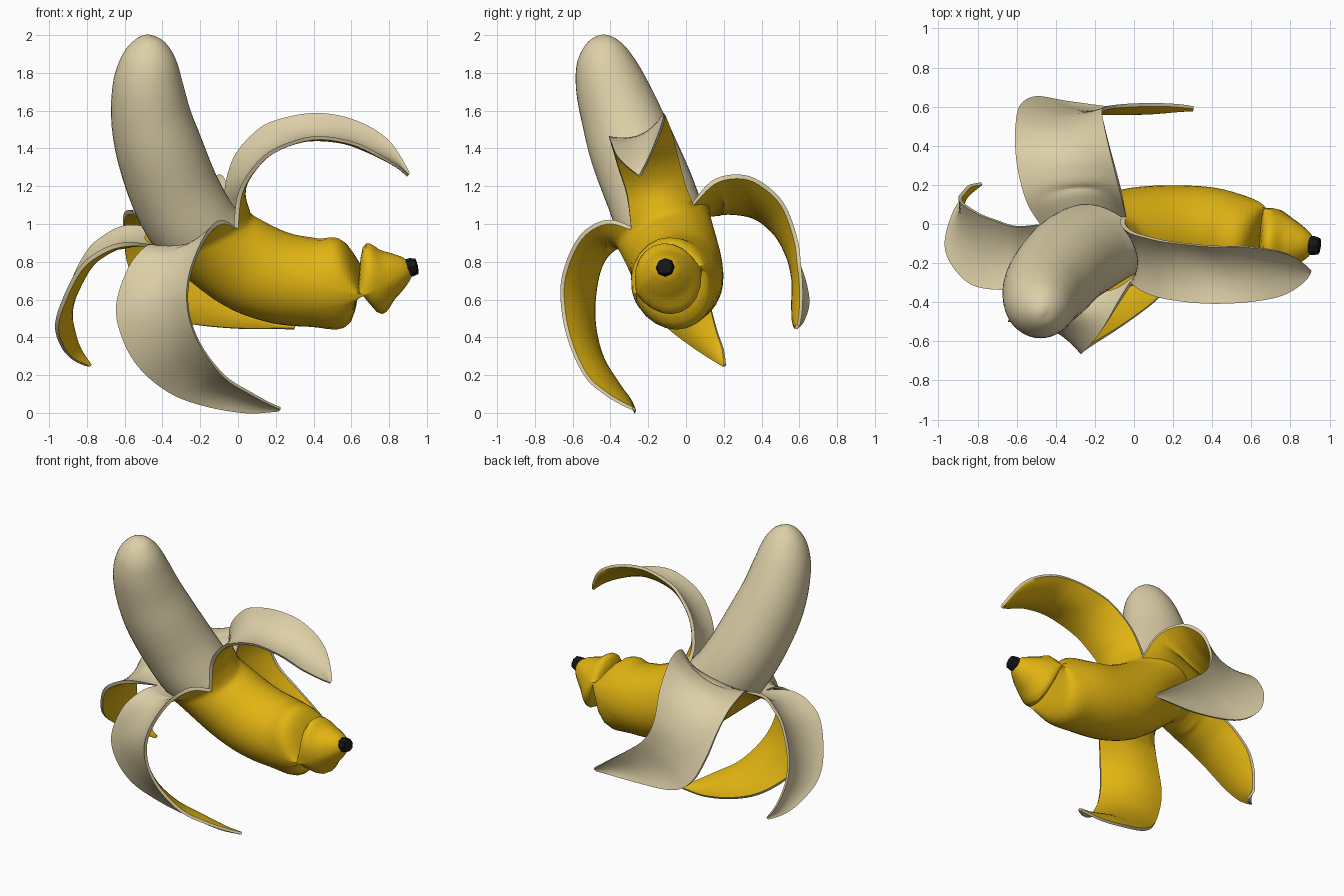
import bpy, bmesh, math
from mathutils import Vector as V

if "Cube" in bpy.data.objects:
    bpy.data.objects.remove(bpy.data.objects["Cube"])

K = 10  # segments across each peel strip


def material(name, col):
    m = bpy.data.materials.new(name)
    m.diffuse_color = (*col, 1)
    m.use_nodes = True
    m.node_tree.nodes["Principled BSDF"].inputs["Base Color"].default_value = m.diffuse_color
    return m


yellow = material("peel_yellow", (0.76, 0.46, 0.006))
cream = material("flesh_cream", (0.73, 0.63, 0.39))
black = material("stem_black", (0.008, 0.008, 0.008))


def spline(pts, n, after=None):
    """Catmull-Rom through pts, n steps per span."""
    P = [2 * pts[0] - pts[1]] + list(pts) + [after if after else 2 * pts[-1] - pts[-2]]
    out = []
    for i in range(1, len(P) - 2):
        a, b, c, d = P[i - 1:i + 3]
        for k in range(n):
            t = k / n
            out.append(0.5 * (2 * b + (c - a) * t + (2 * a - 5 * b + 4 * c - d) * t * t
                              + (3 * b - a - 3 * c + d) * t ** 3))
    return out + [pts[-1].copy()]


def loft(bm, rings, mat=lambda j: 0, cap0=None, cap1=None):
    vs = [[bm.verts.new(p) for p in r] for r in rings]
    n = len(vs[0])
    for r, s in zip(vs, vs[1:]):
        for j in range(n):
            f = bm.faces.new((r[j], r[(j + 1) % n], s[(j + 1) % n], s[j]))
            f.material_index = mat(j)
    for cap, ring in ((cap0, vs[0]), (cap1, vs[-1])):
        if cap is not None:
            bm.faces.new(ring).material_index = cap


def finish(bm, name, mats, angle):
    bmesh.ops.remove_doubles(bm, verts=bm.verts, dist=1e-4)
    bmesh.ops.recalc_face_normals(bm, faces=bm.faces)
    me = bpy.data.meshes.new(name)
    bm.to_mesh(me)
    bm.free()
    for m in mats:
        me.materials.append(m)
    ob = bpy.data.objects.new(name, me)
    bpy.context.collection.objects.link(ob)
    bpy.ops.object.select_all(action='DESELECT')
    ob.select_set(True)
    bpy.context.view_layer.objects.active = ob
    bpy.ops.object.shade_smooth_by_angle(angle=math.radians(angle))
    return ob


def tangent(c, i):
    return (c[min(i + 1, len(c) - 1)].to_3d() - c[max(i - 1, 0)].to_3d()).normalized()


def tube(name, path, n, steps, mat, angle=50):
    """Round tube along (x, y, z, radius) points."""
    c = spline([V(p) for p in path], steps)
    rings = []
    for i, p in enumerate(c):
        t = tangent(c, i)
        u = t.cross(V((0, 1, 0))).normalized()
        w = t.cross(u)
        rings.append([p.to_3d() + max(p.w, 0.002) * (u * math.cos(k * math.tau / n)
                      + w * math.sin(k * math.tau / n)) for k in range(n)])
    bm = bmesh.new()
    loft(bm, rings, cap0=0, cap1=0)
    return finish(bm, name, [mat], angle)


# flesh
tube("flesh", [(0, -.06, .82, .18), (-.13, -.09, .9, .215), (-.24, -.13, 1.0, .235),
               (-.335, -.19, 1.17, .237), (-.415, -.28, 1.39, .23), (-.46, -.34, 1.56, .213),
               (-.477, -.395, 1.72, .19), (-.475, -.425, 1.83, .163), (-.47, -.44, 1.91, .128),
               (-.465, -.45, 1.965, .082), (-.462, -.455, 1.99, .042), (-.46, -.457, 1.998, .002)],
     40, 3, cream)

# dark stem end
tube("stem_end", [(.89, -.107, .766, .046), (.915, -.11, .77, .05), (.947, -.114, .777, .042)],
     8, 1, black, 30)

# notches where the peel splits
N1, N2 = (0, -.29, .97), (-.04, .04, 1.1)
N3, N4 = (-.47, .0, .98), (-.43, -.25, .88)
notch = [V(p) for p in (N1, N2, N3, N4)]
mid = sum(notch, V((0, 0, 0))) / 4

skin = bmesh.new()
base_ring, ahead_ring = [], []


def strip(a, b, thick=.026):
    """Peel strip between two edge curves: yellow outside, cream inside and rim."""
    A, B = (spline([V(p) for p in e], 5) for e in (a, b))
    C = [(p + q) / 2 for p, q in zip(A, B)]
    rings = []
    for i, (p, q) in enumerate(zip(A, B)):
        s = i / (len(A) - 1)
        k = max(0, 1 - s * 6)
        n = tangent(C, i).cross(q - p).normalized()
        n = n.lerp((mid - C[i]).normalized(), k).normalized()
        sag = (q - p).length * (.12 + .13 * k)
        th = thick * (1 - .4 * s)
        outer = [p.lerp(q, j / K) - n * sag * 4 * (j / K) * (1 - j / K) for j in range(K + 1)]
        inner = [o + n * th for o in reversed(outer)]
        rings.append(outer + inner)
    loft(skin, rings, lambda j: 0 if j < K else 1, cap1=1)
    base_ring.extend(rings[0][:K])
    ahead_ring.extend(rings[4][:K])


# right strip, arching over the body
strip([N1, (.02, -.31, 1.15), (.09, -.35, 1.28), (.2, -.38, 1.38), (.4, -.4, 1.445),
       (.6, -.39, 1.42), (.75, -.36, 1.35), (.85, -.3, 1.29), (.895, -.245, 1.25)],
      [N2, (-.045, .0, 1.2), (0, -.04, 1.35), (.1, -.07, 1.47), (.2, -.09, 1.53),
       (.4, -.11, 1.57), (.6, -.115, 1.54), (.78, -.15, 1.44), (.9, -.23, 1.265)])

# back strip, tip twisted towards the stem
strip([N2, (-.06, .15, 1.21), (-.09, .27, 1.24), (-.12, .38, 1.21), (-.15, .5, 1.1),
       (-.16, .57, .92), (-.1, .59, .78), (.03, .6, .67), (.18, .6, .56), (.305, .59, .468)],
      [N3, (-.54, .12, 1.04), (-.58, .25, 1.05), (-.6, .38, 1.02), (-.6, .5, .92),
       (-.58, .59, .77), (-.5, .635, .6), (-.33, .61, .49), (-.02, .575, .45), (.3, .575, .45)])

# left strip
strip([N3, (-.6, -.01, .97), (-.7, .02, .92), (-.78, .05, .85), (-.86, .1, .7),
       (-.88, .13, .55), (-.86, .16, .43), (-.83, .19, .34), (-.775, .2, .255)],
      [N4, (-.6, -.32, .88), (-.72, -.33, .84), (-.83, -.3, .75), (-.92, -.2, .57),
       (-.95, -.1, .45), (-.92, .03, .35), (-.87, .12, .29), (-.785, .195, .245)])

# front strip, hanging to the ground
strip([N4, (-.475, -.37, .865), (-.57, -.45, .757), (-.635, -.48, .57), (-.61, -.47, .41),
       (-.52, -.42, .25), (-.36, -.33, .12), (-.175, -.28, .05), (.04, -.265, .012),
       (.215, -.265, .02)],
      [N1, (-.085, -.42, 1.0), (-.17, -.55, .92), (-.25, -.635, .73), (-.26, -.64, .55),
       (-.2, -.6, .37), (-.07, -.52, .2), (.07, -.42, .11), (.16, -.34, .06),
       (.225, -.28, .03)])

# closed lower body, growing from the stem into the split ring
body = [V(p) for p in [(.905, -.108, .768, .047), (.875, -.105, .758, .078), (.8, -.1, .735, .13),
                       (.7, -.095, .705, .177), (.58, -.08, .687, .212), (.4, -.05, .69, .235),
                       (.2, -.045, .72, .243), (.0, -.06, .81, .245)]]
rings = []
for i, p in enumerate(body):
    t = tangent(body + [mid.to_4d()], i)
    dirs = []
    for q in notch:
        d = q - mid
        dirs.append((d - t * d.dot(t)).normalized())
    rings.append([p.to_3d() + p.w * dirs[m].slerp(dirs[(m + 1) % 4], j / K)
                  for m in range(4) for j in range(K)])
rings.append(base_ring)
columns = [spline([r[j] for r in rings], 5, ahead_ring[j]) for j in range(4 * K)]
loft(skin, list(zip(*columns)), cap0=0)
finish(skin, "peel", [yellow, cream], 50)
